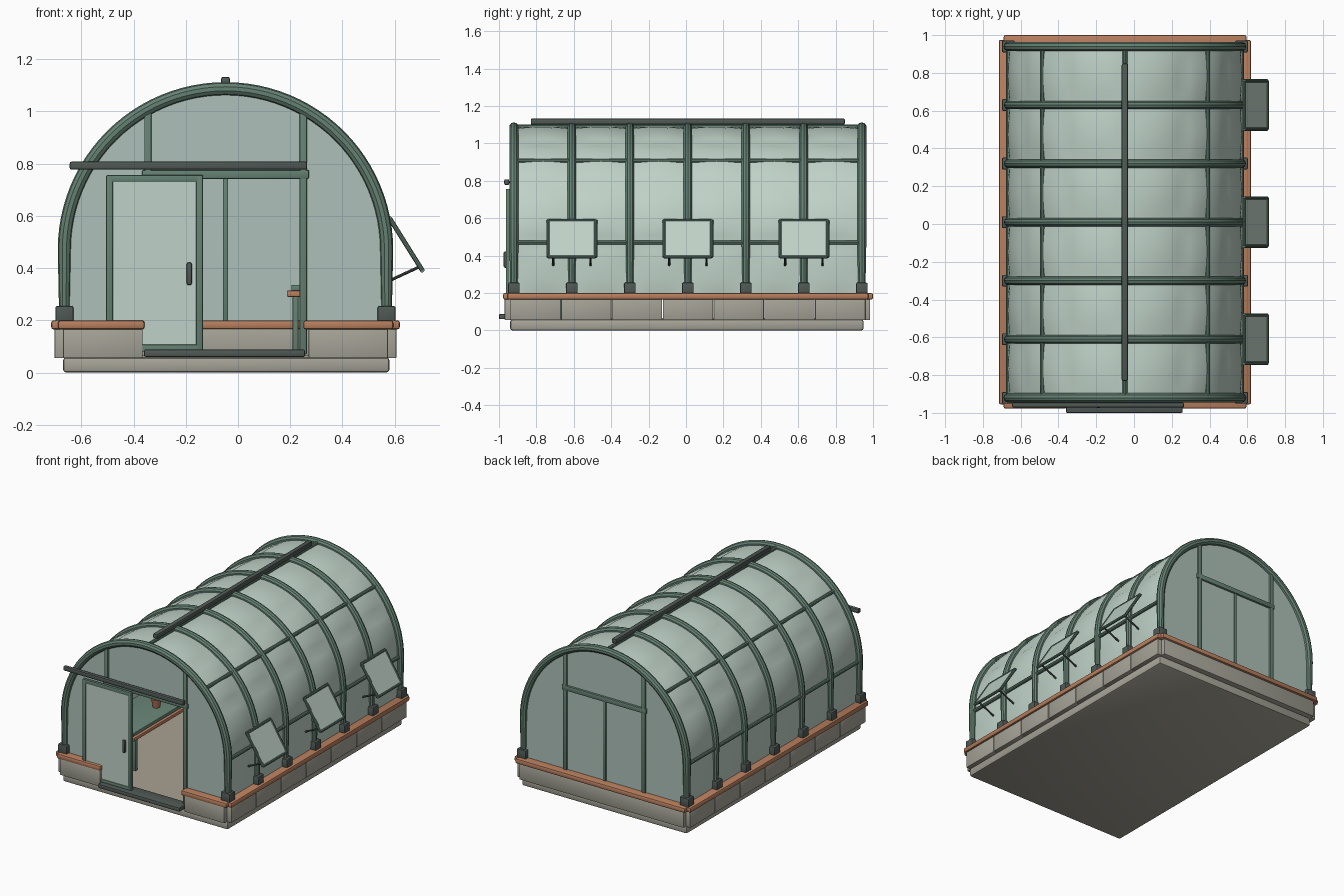
import bpy, bmesh, math, random
from mathutils import Vector

if "Cube" in bpy.data.objects:
    bpy.data.objects.remove(bpy.data.objects["Cube"])

random.seed(4)
CX, CY, ZC, R = -0.048, 0.01, 0.47, 0.617   # tunnel centre, spring line, hoop radius
HOOP_Y = [CY + 0.31 * i for i in range(-3, 4)]


def mat(name, c):
    m = bpy.data.materials.new(name)
    m.diffuse_color = (*c, 1)
    m.use_nodes = True
    m.node_tree.nodes["Principled BSDF"].inputs["Base Color"].default_value = m.diffuse_color
    return m


GREEN = mat("frame_green", (0.13, 0.22, 0.17))
DARK = mat("dark_metal", (0.08, 0.10, 0.09))
FILM = mat("film", (0.52, 0.64, 0.57))
GLASS = mat("glazing", (0.42, 0.53, 0.48))
WOOD = mat("wood", (0.48, 0.21, 0.11))
STONE = mat("stone", (0.38, 0.37, 0.31))
FLOOR = mat("floor", (0.40, 0.36, 0.29))
POT = mat("terracotta", (0.50, 0.20, 0.10))
LEAF = mat("leaf", (0.14, 0.32, 0.08))


def finish(o, m, smooth=True):
    o.data.materials.append(m)
    if smooth:
        bpy.ops.object.select_all(action='DESELECT')
        o.select_set(True)
        bpy.context.view_layer.objects.active = o
        bpy.ops.object.shade_smooth_by_angle(angle=math.radians(35))
    return o


def from_bm(name, bm, m):
    me = bpy.data.meshes.new(name)
    bm.to_mesh(me)
    bm.free()
    o = bpy.data.objects.new(name, me)
    bpy.context.collection.objects.link(o)
    return finish(o, m)


def box(name, x, y, z, m, bev=0.005):
    """Bevelled box from (min, max) pairs."""
    bm = bmesh.new()
    bmesh.ops.create_cube(bm, size=1)
    for v in bm.verts:
        v.co = [(a + b) / 2 + c * (b - a) for c, (a, b) in zip(v.co, (x, y, z))]
    if bev:
        bmesh.ops.bevel(bm, geom=bm.edges[:], offset=bev, segments=2, profile=0.5, affect='EDGES')
    return from_bm(name, bm, m)


def tube(name, pts, r, m, radii=None):
    """Round tube along a list of points."""
    cu = bpy.data.curves.new(name, 'CURVE')
    cu.dimensions = '3D'
    cu.bevel_depth, cu.bevel_resolution, cu.use_fill_caps = r, 3, True
    sp = cu.splines.new('POLY')
    sp.points.add(len(pts) - 1)
    for i, p in enumerate(pts):
        sp.points[i].co = (*p, 1)
        sp.points[i].radius = radii[i] if radii else 1
    o = bpy.data.objects.new(name, cu)
    bpy.context.collection.objects.link(o)
    bpy.ops.object.select_all(action='DESELECT')
    o.select_set(True)
    bpy.context.view_layer.objects.active = o
    bpy.ops.object.convert(target='MESH')
    return finish(bpy.context.object, m)


def arch(r, z0, n=48):
    """Tunnel section in (x, z), left foot to right foot."""
    arc = [(CX - r * math.cos(math.pi * i / n), ZC + r * math.sin(math.pi * i / n)) for i in range(n + 1)]
    return [(CX - r, z0)] + arc + [(CX + r, z0)]


# Foundation slab, floor and stone curb
box("foundation_slab", (-0.67, 0.58), (-0.94, 0.95), (0, 0.058), STONE, 0.012)
box("floor", (-0.62, 0.53), (-0.93, 0.90), (0.05, 0.066), FLOOR, 0)
for s, side in ((-1, "left"), (1, "right")):
    xs = sorted((CX + s * 0.555, CX + s * 0.655))
    for i in range(7):
        y = -0.94 + i * 0.2715
        box(f"{side}_curb_block_{i}", xs, (y + 0.0015, y + 0.27), (0.055, 0.17), STONE, 0.004)
    xs = sorted((CX + s * 0.565, CX + s * 0.668))
    box(f"{side}_sill", xs, (-0.955, 0.975), (0.165, 0.2), WOOD, 0.01)
box("back_curb", (-0.67, 0.575), (0.885, 0.985), (0.055, 0.17), STONE)
box("back_sill", (-0.69, 0.595), (0.88, 1.0), (0.165, 0.2), WOOD, 0.01)
for side, a, b in (("left", -0.67, -0.365), ("right", 0.27, 0.575)):
    box(f"front_{side}_curb", (a, b), (-0.97, -0.87), (0.055, 0.17), STONE)
for side, a, b in (("left", -0.69, -0.358), ("right", 0.25, 0.595)):
    box(f"front_{side}_sill", (a, b), (-0.978, -0.87), (0.165, 0.2), WOOD, 0.01)
box("threshold", (-0.36, 0.257), (-1.0, -0.90), (0.06, 0.088), DARK, 0.006)

# Hoops and their feet
for i, y in enumerate(HOOP_Y):
    pts = [(x, y, z) for x, z in arch(R, 0.2)]
    radii = [0.78] + [1] * (len(pts) - 2) + [0.78]
    tube(f"hoop_{i}", pts, 0.0255 if i in (0, 6) else 0.0235, GREEN, radii)
    for s in (-1, 1):
        x = CX + s * R
        box(f"hoop_foot_{i}_{'left' if s < 0 else 'right'}", (x - 0.034, x + 0.034),
            (y - 0.031, y + 0.031), (0.19, 0.255), DARK, 0.006)

# Lengthwise purlins and ridge bar
for k in range(5):
    a = math.pi * k / 4
    x, z = CX - 0.618 * math.cos(a), ZC + 0.618 * math.sin(a)
    tube(f"purlin_{k}", [(x, HOOP_Y[0], z), (x, HOOP_Y[-1], z)], 0.0125, GREEN)
box("ridge_bar", (CX - 0.017, CX + 0.017), (-0.83, 0.85), (1.1, 1.133), DARK, 0.008)

# Film cover, swelling slightly in each bay and panel
bm = bmesh.new()
NY, NA = 8, 48
section = [(math.pi, 0.19 + 0.28 * j / 6, math.sin(math.pi * j / 6)) for j in range(6)]
section += [(math.pi * (1 - j / NA), None, abs(math.sin(6 * math.pi * j / NA))) for j in range(NA + 1)]
section += [(0, 0.47 - 0.28 * j / 6, math.sin(math.pi * j / 6)) for j in range(1, 7)]
rows = []
for i in range(6 * NY + 1):
    swell = math.sin(math.pi * (i % NY) / NY)
    row = []
    for a, z, w in section:
        r = 0.612 + 0.013 * swell * math.sqrt(max(w, 0))
        y = HOOP_Y[0] + 1.86 * i / (6 * NY)
        row.append(bm.verts.new((CX + r * math.cos(a), y, ZC + r * math.sin(a) if z is None else z)))
    rows.append(row)
for p, q in zip(rows, rows[1:]):
    for j in range(len(p) - 1):
        bm.faces.new((p[j], p[j + 1], q[j + 1], q[j]))
bmesh.ops.recalc_face_normals(bm, faces=bm.faces[:])
from_bm("film_cover", bm, FILM)


# Glazed end walls, the front one with a doorway
def end_wall(name, y, doorway):
    prof = arch(0.607, 0.19)
    if doorway:
        prof += [(0.25, 0.19), (0.25, 0.76), (-0.345, 0.76), (-0.345, 0.19)]
    bm = bmesh.new()
    f = bm.faces.new([bm.verts.new((x, y - 0.004, z)) for x, z in prof])
    ext = bmesh.ops.extrude_face_region(bm, geom=[f])
    bmesh.ops.translate(bm, vec=(0, 0.008, 0), verts=[v for v in ext['geom'] if isinstance(v, bmesh.types.BMVert)])
    bmesh.ops.recalc_face_normals(bm, faces=bm.faces[:])
    from_bm(name, bm, GLASS)


for name, y, z0 in (("front", HOOP_Y[0], 0.07), ("back", HOOP_Y[-1], 0.19)):
    end_wall(f"{name}_wall", y, name == "front")
    for side, x in (("left", -0.345), ("right", 0.25)):
        box(f"{name}_{side}_post", (x - 0.014, x + 0.014), (y - 0.016, y + 0.016), (z0, 1.0), GREEN)
    box(f"{name}_header", (-0.367, 0.272), (y - 0.018, y + 0.018), (0.742, 0.776), GREEN)
box("back_mullion", (CX - 0.01, CX + 0.01), (0.928, 0.952), (0.19, 0.75), GREEN, 0.003)

# Sliding door, handle and rail
D = (-0.963, -0.943)
box("door_panel", (-0.495, -0.145), (-0.958, -0.948), (0.085, 0.745), FILM, 0)
for side, x in (("left", -0.505), ("right", -0.16)):
    box(f"door_{side}_stile", (x, x + 0.026), D, (0.08, 0.755), GREEN, 0.004)
for side, z in (("bottom", 0.08), ("top", 0.729)):
    box(f"door_{side}_rail", (-0.505, -0.134), D, (z, z + 0.027), GREEN, 0.004)
box("door_handle", (-0.197, -0.177), (-0.975, -0.955), (0.335, 0.422), DARK, 0.007)
box("door_track", (-0.645, 0.265), (-0.972, -0.945), (0.777, 0.808), DARK, 0.008)

# Three propped side vents
TOP, LOW = Vector((0.583, 0, 0.588)), Vector((0.705, 0, 0.393))
for i, y in enumerate((HOOP_Y[1], HOOP_Y[3], HOOP_Y[5])):
    d = (LOW - TOP).normalized()
    n = Vector((-d.z, 0, d.x)) * 0.005
    bm = bmesh.new()
    bmesh.ops.create_cube(bm, size=1)
    for v in bm.verts:
        c = v.co.copy()
        v.co = TOP.lerp(LOW, c.x + 0.5) + n * c.z * 2 + Vector((0, y + c.y * 0.25, 0))
    from_bm(f"vent_panel_{i}", bm, FILM)
    corners = [(p.x, y + s * 0.127, p.z) for p, s in ((TOP, -1), (TOP, 1), (LOW, 1), (LOW, -1))]
    for k in range(4):
        tube(f"vent_{i}_frame_{k}", [corners[k], corners[(k + 1) % 4]], 0.0095, GREEN)
    for s in (-1, 1):
        tube(f"vent_{i}_strut_{'front' if s < 0 else 'back'}",
             [(0.565, y + s * 0.1, 0.345), (0.695, y + s * 0.1, 0.405)], 0.006, DARK)

# Potting benches with trays, legs and plants
for s, side in ((-1, "left"), (1, "right")):
    span = lambda a, b: sorted((CX + s * a, CX + s * b))
    box(f"{side}_bench_frame", span(0.235, 0.56), (-0.72, 0.78), (0.29, 0.314), WOOD)
    box(f"{side}_bench_tray", span(0.252, 0.55), (-0.70, 0.76), (0.312, 0.336), GREEN)
    for j, y in enumerate((-0.66, 0.03, 0.72)):
        for k, dx in enumerate((0.268, 0.53)):
            box(f"{side}_bench_leg_{j}_{k}", span(dx - 0.011, dx + 0.011), (y - 0.011, y + 0.011), (0.06, 0.3), GREEN, 0.003)
    for j in range(6):
        x, y = CX + s * (0.36 if j % 2 else 0.45), -0.52 + j * 0.22
        bpy.ops.mesh.primitive_cone_add(vertices=16, radius1=0.022, radius2=0.034, depth=0.06, location=(x, y, 0.365))
        pot = bpy.context.object
        pot.name = f"{side}_pot_{j}"
        finish(pot, POT)
        bm = bmesh.new()
        for k in range(6):
            a = k * math.pi / 3 + random.random()
            u = Vector((math.cos(a), math.sin(a), 0))
            w = Vector((-u.y, u.x, 0)) * 0.013
            base, h = Vector((x, y, 0.39)), random.uniform(0.04, 0.06)
            mid = base + u * 0.03 + Vector((0, 0, h))
            bm.faces.new([bm.verts.new(p) for p in (base, mid + w, base + u * 0.065 + Vector((0, 0, h * 0.8)), mid - w)])
        from_bm(f"{side}_plant_{j}", bm, LEAF)
